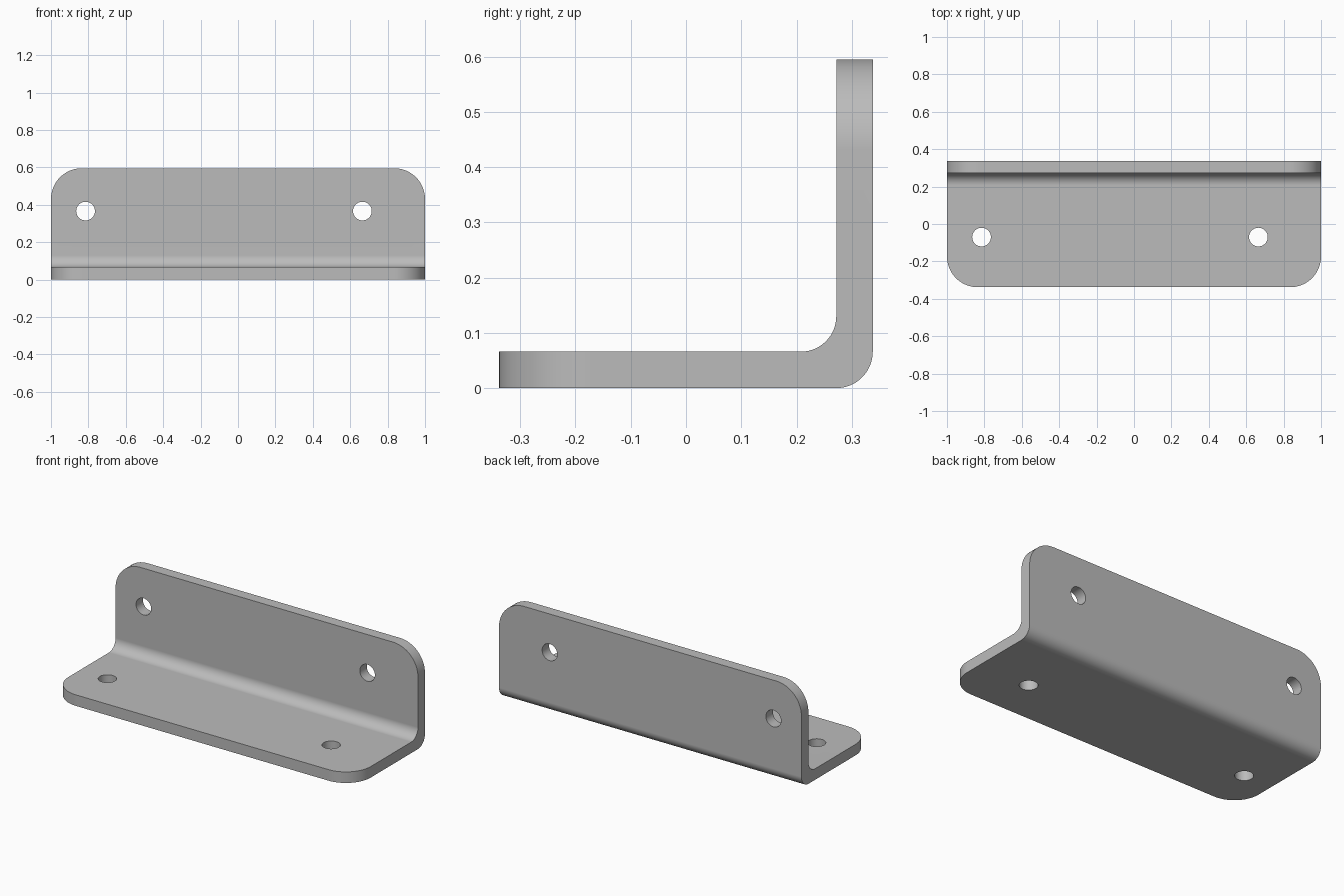
import bpy, bmesh, math
from mathutils import Matrix, Vector

cube = bpy.data.objects.get("Cube")
if cube:
    bpy.data.objects.remove(cube, do_unlink=True)

FRONT, BACK, TOP = -0.338, 0.338, 0.595
THICK, INNER_R, OUTER_R, CORNER_R = 0.066, 0.064, 0.066, 0.165
HOLE_R, HOLE_X = 0.05, (-0.815, 0.665)

steel = bpy.data.materials.new("grey steel")
steel.use_nodes = True
GREY = (0.5, 0.5, 0.5, 1)
steel.diffuse_color = GREY
steel.node_tree.nodes["Principled BSDF"].inputs["Base Color"].default_value = GREY


def arc(cy, cz, r, start, end, n=14):
    angles = [math.radians(start + (end - start) * i / n) for i in range(n + 1)]
    return [(cy + r * math.cos(a), cz + r * math.sin(a)) for a in angles]


def make_object(name, bm):
    mesh = bpy.data.meshes.new(name)
    bm.to_mesh(mesh)
    bm.free()
    obj = bpy.data.objects.new(name, mesh)
    bpy.context.collection.objects.link(obj)
    mesh.materials.append(steel)
    return obj


# Bent plate: L profile with a rounded bend, extruded along x
inner = BACK - THICK
profile = [(FRONT, 0)]
profile += arc(BACK - OUTER_R, OUTER_R, OUTER_R, -90, 0)
profile += [(BACK, TOP), (inner, TOP)]
profile += arc(inner - INNER_R, THICK + INNER_R, INNER_R, 0, -90)
profile += [(FRONT, THICK)]
bm = bmesh.new()
face = bm.faces.new([bm.verts.new((-1, y, z)) for y, z in profile])
swept = bmesh.ops.extrude_face_region(bm, geom=[face])["geom"]
bmesh.ops.translate(bm, vec=(2, 0, 0),
                    verts=[v for v in swept if isinstance(v, bmesh.types.BMVert)])
bmesh.ops.recalc_face_normals(bm, faces=bm.faces)

# Rounded free corners of both flanges
corners = [e for e in bm.edges
           if abs(e.verts[0].co.x - e.verts[1].co.x) < 0.01
           and (all(abs(v.co.y - FRONT) < 1e-4 for v in e.verts)
                or all(abs(v.co.z - TOP) < 1e-4 for v in e.verts))]
bmesh.ops.bevel(bm, geom=corners, offset=CORNER_R, offset_type='OFFSET',
                segments=16, profile=0.5, affect='EDGES')
bracket = make_object("angle_bracket", bm)

# Screw holes through the base flange and the upright flange
bm = bmesh.new()
for x in HOLE_X:
    for centre, turn in ((Vector((x, -0.07, THICK / 2)), 0),
                         (Vector((x, BACK - THICK / 2, 0.366)), 90)):
        place = Matrix.Translation(centre) @ Matrix.Rotation(math.radians(turn), 4, 'X')
        bmesh.ops.create_cone(bm, cap_ends=True, segments=48, radius1=HOLE_R,
                              radius2=HOLE_R, depth=0.16, matrix=place)
cutter = make_object("screw_hole_cutter", bm)
cutter.hide_render = True

cut = bracket.modifiers.new("screw holes", 'BOOLEAN')
cut.operation = 'DIFFERENCE'
cut.solver = 'EXACT'
cut.object = cutter
bpy.ops.object.select_all(action='DESELECT')
bracket.select_set(True)
bpy.context.view_layer.objects.active = bracket
bpy.ops.object.modifier_apply(modifier=cut.name)
bpy.data.objects.remove(cutter, do_unlink=True)

# Smooth bends with crisp rims and flat flanges
bpy.ops.object.shade_smooth_by_angle(angle=math.radians(30))
weighted = bracket.modifiers.new("flat flanges", 'WEIGHTED_NORMAL')
weighted.keep_sharp = True
